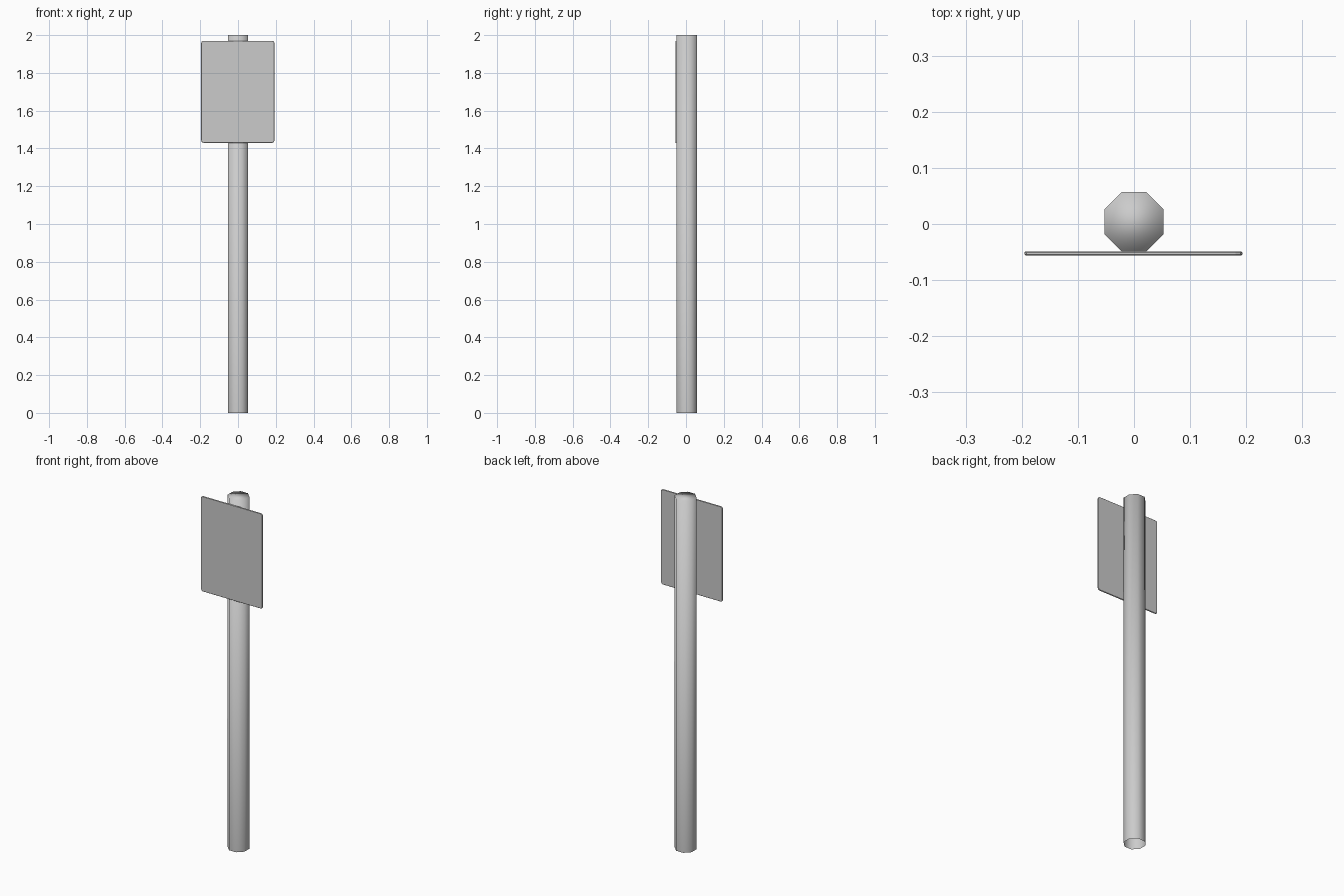
import bpy, bmesh, math

if "Cube" in bpy.data.objects:
    bpy.data.objects.remove(bpy.data.objects["Cube"])

def make_object(name, bm):
    bmesh.ops.recalc_face_normals(bm, faces=bm.faces)
    mesh = bpy.data.meshes.new(name)
    bm.to_mesh(mesh)
    bm.free()
    obj = bpy.data.objects.new(name, mesh)
    bpy.context.collection.objects.link(obj)
    return obj

# Octagonal post: smooth shaded, closed top, open foot
SIDES, APOTHEM, POST_Y = 8, 0.053, 0.004
radius = APOTHEM / math.cos(math.pi / SIDES)
bm = bmesh.new()
ring = [bm.verts.new((radius * math.cos((i + 0.5) * math.tau / SIDES),
                      POST_Y + radius * math.sin((i + 0.5) * math.tau / SIDES), 0))
        for i in range(SIDES)]
edges = [bm.edges.new((ring[i], ring[(i + 1) % SIDES])) for i in range(SIDES)]
side = bmesh.ops.extrude_edge_only(bm, edges=edges)["geom"]
top = [g for g in side if isinstance(g, bmesh.types.BMVert)]
bmesh.ops.translate(bm, verts=top, vec=(0, 0, 2))
bmesh.ops.contextual_create(bm, geom=[e for e in bm.edges
                                      if all(v.co.z > 1 for v in e.verts)])
post = make_object("post", bm)
post.data.shade_smooth()

# Thin sign plate with small clipped corners
X0, X1, Z0, Z1 = -0.195, 0.193, 1.43, 1.97
FRONT, BACK, CORNER = -0.056, -0.049, 0.012
bm = bmesh.new()
outline = [bm.verts.new((x, FRONT, z))
           for x, z in ((X0, Z0), (X1, Z0), (X1, Z1), (X0, Z1))]
face = bm.faces.new(outline)
bmesh.ops.bevel(bm, geom=outline, offset=CORNER, segments=2, profile=0.5,
                affect='VERTICES')
solid = bmesh.ops.extrude_face_region(bm, geom=bm.faces[:], use_keep_orig=True)["geom"]
bmesh.ops.translate(bm, verts=[g for g in solid if isinstance(g, bmesh.types.BMVert)],
                    vec=(0, BACK - FRONT, 0))
plate = make_object("sign_plate", bm)

# Softened rim of the plate
rim = plate.modifiers.new("rim", 'BEVEL')
rim.width = 0.0015
rim.segments = 1
rim.limit_method = 'ANGLE'
rim.angle_limit = math.radians(60)
